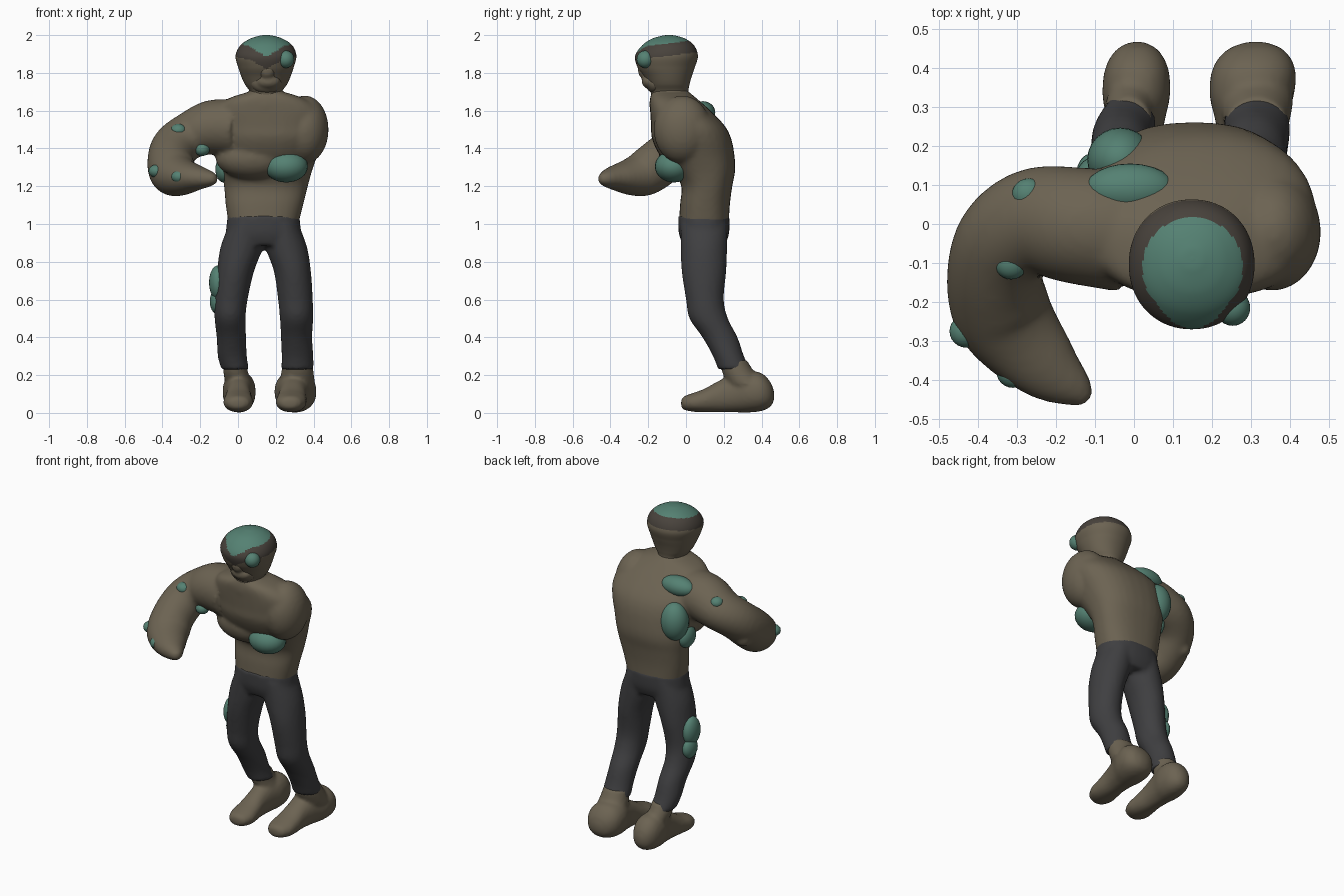
import bpy, bmesh, math
from mathutils import Vector, Matrix


def material(name, rgb):
    m = bpy.data.materials.new(name)
    m.diffuse_color = (*rgb, 1)
    return m


SKIN = material("skin", (0.15, 0.125, 0.085))
GREEN = material("growth_green", (0.09, 0.22, 0.17))
CLOTH = material("dark_cloth", (0.05, 0.05, 0.053))
BAND = material("dark_band", (0.065, 0.055, 0.045))


def loft(name, rows, mat, normal=None, power=2.0, segs=32, steps=5):
    """Smooth tube through rows of (x, y, z, half width, half height)."""
    rows = [Vector(r) for r in rows]
    pts = []
    for i in range(len(rows) - 1):
        a, b = rows[max(i - 1, 0)], rows[i]
        c, d = rows[i + 1], rows[min(i + 2, len(rows) - 1)]
        for k in range(steps):
            t = k / steps
            pts.append(0.5 * (2 * b + (c - a) * t + (2 * a - 5 * b + 4 * c - d) * t * t
                              + (3 * b - a - 3 * c + d) * t ** 3))
    pts.append(rows[-1])
    bm, rings = bmesh.new(), []
    for i, p in enumerate(pts):
        if normal == "z":
            u, v = Vector((1, 0, 0)), Vector((0, 1, 0))
        elif normal == "y":
            u, v = Vector((1, 0, 0)), Vector((0, 0, 1))
        else:
            tan = (pts[min(i + 1, len(pts) - 1)] - pts[max(i - 1, 0)])
            tan = Vector(tan[:3]).normalized()
            u = tan.cross(Vector((0, 0, 1))).normalized()
            v = u.cross(tan)
        ring = []
        for k in range(segs):
            ang = math.tau * k / segs
            c, s = math.cos(ang), math.sin(ang)
            c = math.copysign(abs(c) ** (2 / power), c)
            s = math.copysign(abs(s) ** (2 / power), s)
            ring.append(bm.verts.new(Vector(p[:3]) + u * c * p[3] + v * s * p[4]))
        rings.append(ring)
    for a, b in zip(rings, rings[1:]):
        for k in range(segs):
            n = (k + 1) % segs
            bm.faces.new((a[k], a[n], b[n], b[k]))
    bm.faces.new(rings[0])
    bm.faces.new(rings[-1])
    bmesh.ops.recalc_face_normals(bm, faces=bm.faces)
    me = bpy.data.meshes.new(name)
    bm.to_mesh(me)
    bm.free()
    me.materials.append(mat)
    me.shade_smooth()
    ob = bpy.data.objects.new(name, me)
    bpy.context.collection.objects.link(ob)
    return ob


def ball(name, loc, radii, mat):
    bpy.ops.mesh.primitive_uv_sphere_add(segments=24, ring_count=16, radius=1, location=loc)
    ob = bpy.context.object
    ob.name = name
    ob.data.transform(Matrix.Diagonal((*radii, 1)))
    ob.data.materials.append(mat)
    ob.data.shade_smooth()
    return ob


def fuse(name, parts, voxel=0.014, smooth=5):
    """Join overlapping parts into one smooth skin."""
    bpy.ops.object.select_all(action="DESELECT")
    for p in parts:
        p.select_set(True)
    bpy.context.view_layer.objects.active = parts[0]
    bpy.ops.object.join()
    ob = bpy.context.object
    ob.name = name
    rm = ob.modifiers.new("remesh", "REMESH")
    rm.mode, rm.voxel_size, rm.use_smooth_shade = "VOXEL", voxel, True
    sm = ob.modifiers.new("smooth", "SMOOTH")
    sm.factor, sm.iterations = 0.5, smooth
    return ob


# Torso, shoulder stump, chest, neck base and the single bent arm
torso = loft("torso", [
    (.135, .095, 1.00, .185, .132), (.14, .10, 1.10, .205, .132), (.148, .11, 1.20, .222, .135),
    (.152, .095, 1.28, .24, .165), (.16, .06, 1.36, .26, .197), (.17, .03, 1.45, .285, .21),
    (.172, .01, 1.52, .295, .195), (.165, -.03, 1.60, .28, .16), (.15, -.065, 1.66, .21, .127),
    (.15, -.08, 1.695, .11, .10)], SKIN, "z", 2.4)
stump = ball("stump", (.355, -.02, 1.50), (.125, .152, .18), SKIN)
chest = ball("chest", (.08, -.02, 1.35), (.20, .125, .115), SKIN)
neck = loft("neck", [(.148, -.075, 1.62, .13, .12), (.148, -.083, 1.68, .10, .105),
                     (.148, -.086, 1.73, .075, .08)], SKIN, "z")
arm = loft("arm", [
    (-.02, -.02, 1.51, .155, .15), (-.14, -.005, 1.51, .15, .145), (-.25, .005, 1.47, .14, .125),
    (-.33, -.045, 1.41, .128, .122), (-.357, -.135, 1.33, .123, .127), (-.34, -.22, 1.27, .127, .122),
    (-.295, -.29, 1.25, .115, .10), (-.22, -.37, 1.245, .088, .068),
    (-.15, -.425, 1.24, .05, .042), (-.12, -.455, 1.24, .022, .02)], SKIN)
elbow = ball("elbow", (-.39, -.03, 1.31), (.05, .05, .05), SKIN)
fuse("torso_and_arm", [torso, stump, chest, neck, arm, elbow], 0.013)

# Head painted with a green crown above a dark band dipping at the front
head = loft("head", [
    (.148, -.08, 1.66, .09, .10), (.148, -.088, 1.70, .086, .10), (.148, -.093, 1.74, .112, .112),
    (.148, -.098, 1.78, .13, .128), (.148, -.105, 1.83, .147, .152), (.148, -.103, 1.89, .161, .166),
    (.15, -.095, 1.945, .138, .138), (.15, -.092, 1.98, .088, .09), (.15, -.09, 1.997, .035, .035),
    (.15, -.09, 2.0, .004, .004)], SKIN, "z", 2.1, 72, 10)
head.data.materials.append(BAND)
head.data.materials.append(GREEN)
for f in head.data.polygons:
    c = f.center
    front = max(0, min(1, (-.1 - c.y) / .1))
    edge = 1.955 + .12 * (c.y + .1) - front * .55 * max(0, .09 - abs(c.x - .15))
    f.material_index = 2 if c.z > edge else 1 if c.z > edge - .065 else 0
# Nose, mouth and jaw blended softly into one face piece
fuse("muzzle", [ball("nose", (.155, -.215, 1.815), (.045, .04, .05), SKIN),
                ball("mouth", (.16, -.19, 1.755), (.065, .045, .04), SKIN),
                ball("jaw", (.15, -.165, 1.75), (.085, .05, .06), SKIN)], 0.008, 6)
ball("swollen_eye", (.253, -.215, 1.872), (.045, .046, .046), GREEN)

# Trousers: pelvis and two legs leaning back at the shins
pelvis = loft("pelvis", [
    (.14, .095, .885, .20, .11), (.135, .095, .95, .20, .133), (.135, .095, 1.045, .19, .136)],
    CLOTH, "z", 2.3)
left = loft("leg_a", [
    (.045, .095, 1.0, .09, .125), (.02, .095, .88, .112, .123), (-.013, .095, .75, .098, .118),
    (-.037, .10, .60, .088, .10), (-.042, .12, .50, .082, .102), (-.035, .18, .40, .078, .093),
    (-.03, .225, .30, .077, .082), (-.015, .255, .23, .073, .085)], CLOTH, "z")
right = loft("leg_b", [
    (.23, .095, 1.0, .09, .125), (.255, .095, .88, .11, .123), (.288, .095, .75, .098, .118),
    (.304, .10, .60, .092, .10), (.31, .12, .50, .088, .102), (.31, .18, .40, .083, .093),
    (.315, .225, .30, .084, .082), (.315, .255, .23, .086, .085)], CLOTH, "z")
fuse("trousers", [pelvis, left, right], 0.013, 4)


# Bare feet with ankles running up into the trousers
def foot(name, toe_x, heel_x, w, ankle_x):
    rows = [(-.026, .05, .02, .015), (-.012, .052, .055, .035), (.04, .056, .079, .05),
            (.10, .066, .077, .063), (.18, .088, .071, .085), (.26, .105, .082, .102),
            (.33, .112, .10, .11), (.40, .11, .096, .10), (.447, .098, .065, .065),
            (.467, .09, .02, .02)]
    sole = loft(name, [(toe_x + (heel_x - toe_x) * (y + .02) / .48, y, z,
                        rx * (1 + (w - 1) * max(y, 0) / .4), rz)
                       for y, z, rx, rz in rows], SKIN, "y", 2.2)
    ankle = loft("ankle", [(ankle_x, .25, .28, .07 * w, .072), (ankle_x, .275, .22, .077 * w, .085),
                           (heel_x, .32, .15, .088 * w, .10)], SKIN, "z")
    fuse(name, [sole, ankle], 0.011, 4)


foot("left_foot", 0.0, .008, .84, -.013)
foot("right_foot", .275, .312, 1.1, .315)

# Green growths on chest, back, arm and thigh
growths = [
    ("chest_growth", (.255, -.065, 1.305), (.115, .10, .085)),
    ("upper_back_growth", (-.01, .09, 1.59), (.115, .065, .06)),
    ("side_back_growth", (-.035, .165, 1.40), (.085, .082, .12)),
    ("flank_growth", (-.075, .10, 1.29), (.045, .07, .07)),
    ("armpit_growth", (-.19, -.09, 1.395), (.04, .04, .035)),
    ("thigh_growth", (-.108, .10, .69), (.045, .07, .09)),
    ("lower_thigh_growth", (-.112, .12, .59), (.037, .06, .065)),
]
for name, loc, radii in growths:
    ball(name, loc, radii, GREEN)
arm_spots = [(-.27, .075, 1.55), (-.315, -.10, 1.495), (-.375, -.20, 1.385),
             (-.43, -.275, 1.28), (-.31, -.378, 1.25)]
for i, loc in enumerate(arm_spots):
    ball(f"arm_growth_{i + 1}", loc, (.043, .042, .035), GREEN)
